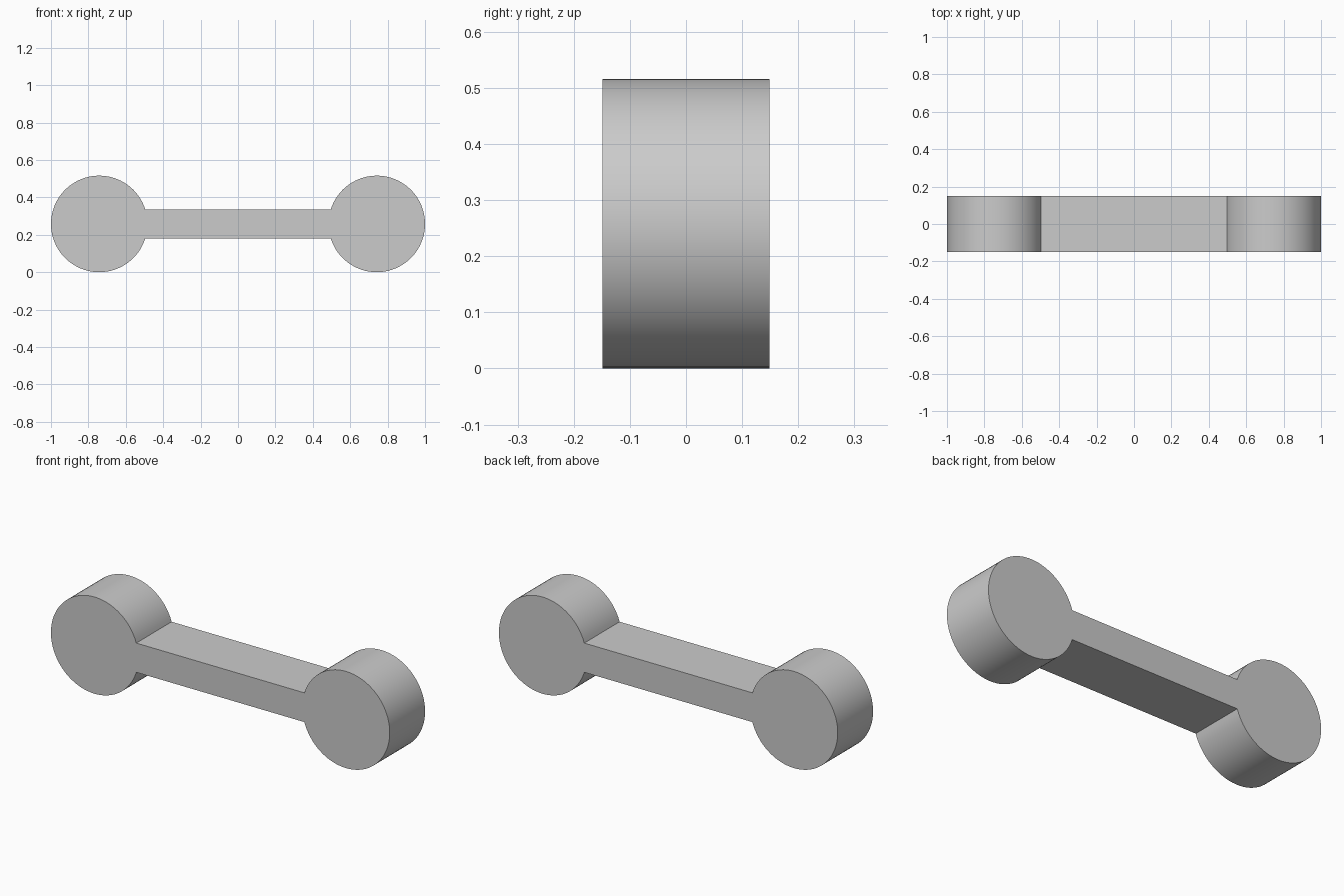
import bpy
import bmesh
import math

cube = bpy.data.objects.get("Cube")
if cube:
    bpy.data.objects.remove(cube, do_unlink=True)

RADIUS = 0.258       # round end
BAR_HALF = 0.078     # half the bar height
HALF_DEPTH = 0.149
SEGMENTS = 72
CENTRE = 1 - RADIUS

# Single grey material
grey = bpy.data.materials.new("plain grey")
grey.use_nodes = True
colour = (0.6, 0.6, 0.6, 1)
grey.diffuse_color = colour
grey.node_tree.nodes["Principled BSDF"].inputs["Base Color"].default_value = colour


def end_arc(side):
    """Arc of one round end, open where the bar joins it."""
    gap = math.asin(BAR_HALF / RADIUS)
    start = -math.pi + gap
    sweep = 2 * (math.pi - gap)
    for i in range(SEGMENTS + 1):
        a = start + sweep * i / SEGMENTS
        yield (side * (CENTRE + RADIUS * math.cos(a)),
               RADIUS + side * RADIUS * math.sin(a))


# Outline of both ends joined by the bar, extruded through the depth
bm = bmesh.new()
outline = [*end_arc(1), *end_arc(-1)]
face = bm.faces.new([bm.verts.new((x, -HALF_DEPTH, z)) for x, z in outline])
back = bmesh.ops.extrude_face_region(bm, geom=[face])["geom"]
bmesh.ops.translate(bm, vec=(0, 2 * HALF_DEPTH, 0),
                    verts=[v for v in back if isinstance(v, bmesh.types.BMVert)])
bmesh.ops.recalc_face_normals(bm, faces=bm.faces[:])

mesh = bpy.data.meshes.new("round_ended_bar")
bm.to_mesh(mesh)
bm.free()
mesh.materials.append(grey)
bar = bpy.data.objects.new("round_ended_bar", mesh)
bpy.context.collection.objects.link(bar)

# Smooth rims, crisp edges
bpy.ops.object.select_all(action="DESELECT")
bar.select_set(True)
bpy.context.view_layer.objects.active = bar
bpy.ops.object.shade_smooth_by_angle(angle=math.radians(30))
